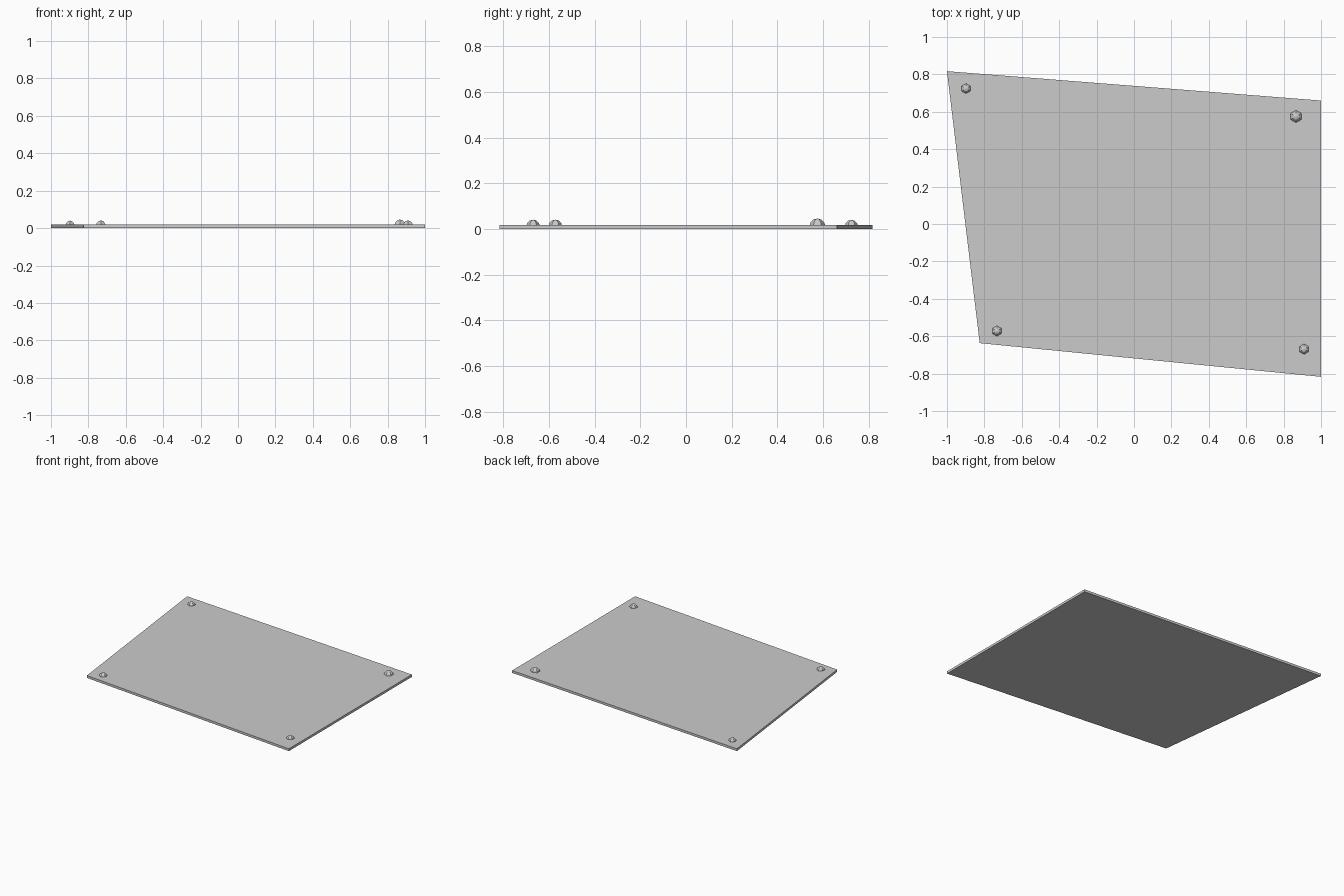
import bpy, bmesh
from mathutils import Matrix

if "Cube" in bpy.data.objects:
    bpy.data.objects.remove(bpy.data.objects["Cube"])

THICK = 0.018


def finish(bm, name):
    bmesh.ops.recalc_face_normals(bm, faces=bm.faces)
    mesh = bpy.data.meshes.new(name)
    bm.to_mesh(mesh)
    bm.free()
    obj = bpy.data.objects.new(name, mesh)
    bpy.context.collection.objects.link(obj)
    return obj


# Skewed four-sided plate, extruded from its outline
bm = bmesh.new()
outline = [(-0.825, -0.637), (1, -0.817), (1, 0.66), (-1, 0.817)]
base = bm.faces.new([bm.verts.new((x, y, 0)) for x, y in outline])
top = bmesh.ops.extrude_face_region(bm, geom=[base], use_keep_orig=True)["geom"]
bmesh.ops.translate(bm, verts=[v for v in top if isinstance(v, bmesh.types.BMVert)],
                    vec=(0, 0, THICK))
finish(bm, "plate")


# Six-sided rivet dome, its lower half cut away inside the plate
def rivet(name, x, y, r):
    bm = bmesh.new()
    bmesh.ops.create_uvsphere(bm, u_segments=6, v_segments=6, radius=r)
    bmesh.ops.bisect_plane(bm, geom=bm.verts[:] + bm.edges[:] + bm.faces[:],
                           plane_co=(0, 0, 0), plane_no=(0, 0, -1), clear_outer=True)
    rim = [e for e in bm.edges if e.is_boundary]
    bmesh.ops.contextual_create(bm, geom=rim)
    bmesh.ops.transform(bm, verts=bm.verts, matrix=Matrix.Translation((x, y, 0.011)))
    finish(bm, name)


rivet("rivet_back_left", -0.898, 0.724, 0.029)
rivet("rivet_back_right", 0.866, 0.575, 0.035)
rivet("rivet_front_left", -0.733, -0.572, 0.030)
rivet("rivet_front_right", 0.909, -0.669, 0.030)
